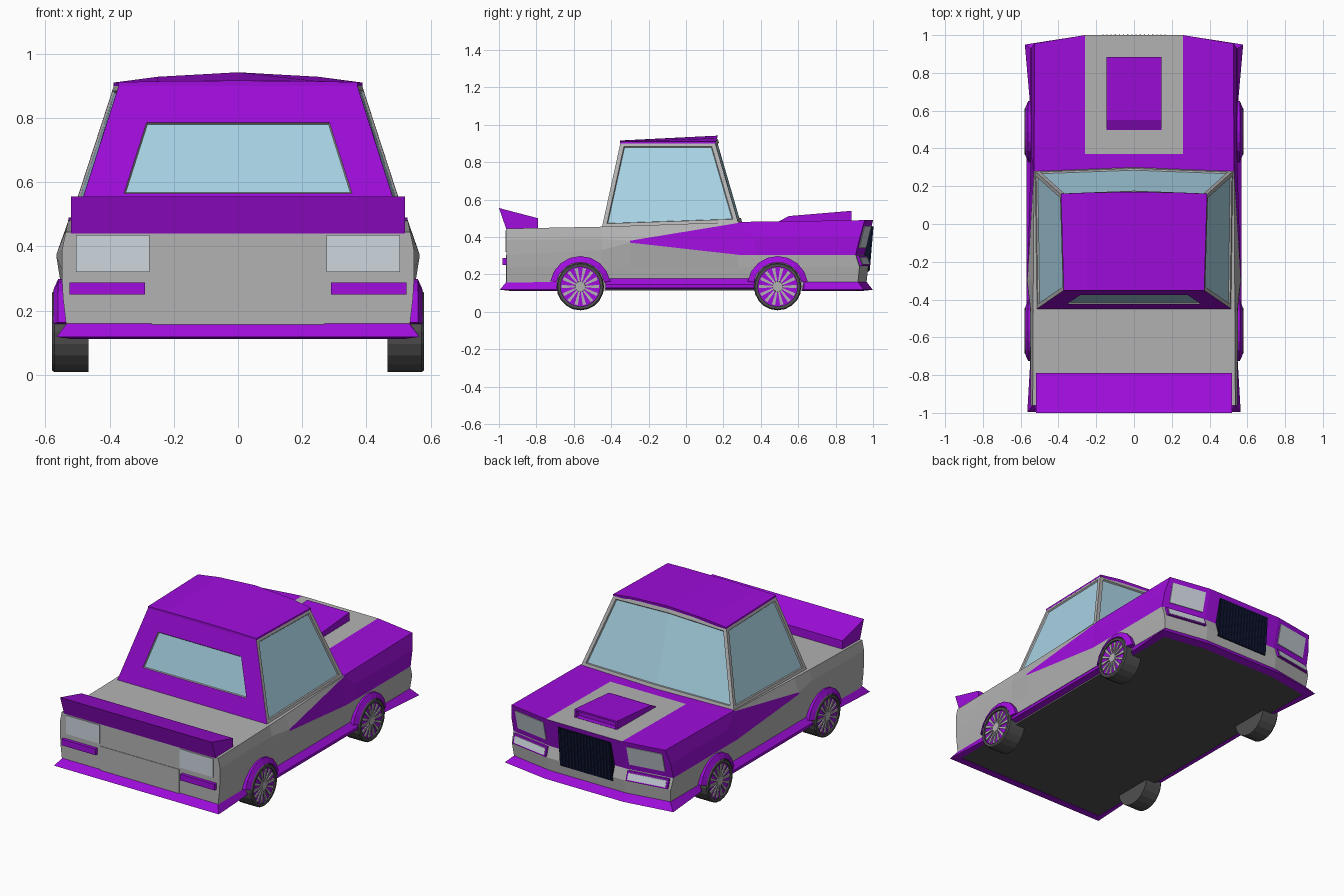
import bpy, bmesh
from math import sin, cos, pi, radians

if "Cube" in bpy.data.objects:
    bpy.data.objects.remove(bpy.data.objects["Cube"])


def material(name, rgb):
    m = bpy.data.materials.new(name)
    m.diffuse_color = (*rgb, 1)
    m.use_nodes = True
    m.node_tree.nodes["Principled BSDF"].inputs["Base Color"].default_value = m.diffuse_color
    return m


PURPLE = material("purple_paint", (0.35, 0.004, 0.72))
GLASS = material("glass", (0.40, 0.66, 0.79))
LAMP = material("lamp", (0.61, 0.67, 0.73))
DARK = material("dark_rubber", (0.08, 0.08, 0.08))
NAVY = material("grille_navy", (0.003, 0.005, 0.02))
BAR = material("grille_bar", (0.01, 0.015, 0.07))
GREY = material("grey", (0.45, 0.45, 0.45))


def finish(name, bm, mats, mirror=False):
    bmesh.ops.recalc_face_normals(bm, faces=bm.faces)
    me = bpy.data.meshes.new(name)
    bm.to_mesh(me)
    bm.free()
    for m in mats:
        me.materials.append(m)
    ob = bpy.data.objects.new(name, me)
    bpy.context.collection.objects.link(ob)
    if mirror:
        ob.modifiers.new("mirror", 'MIRROR')
    return ob


def part(name, lofts, mat, mirror=False):
    """Each loft is a list of rings, skinned and capped."""
    bm = bmesh.new()
    for rings in lofts:
        vs = [[bm.verts.new(p) for p in r] for r in rings]
        n = len(vs[0])
        for a, b in zip(vs, vs[1:]):
            for i in range(n):
                bm.faces.new((a[i], a[(i + 1) % n], b[(i + 1) % n], b[i]))
        bm.faces.new(vs[0])
        bm.faces.new(vs[-1][::-1])
    return finish(name, bm, [mat], mirror)


def interp(t, pts):
    for (a, u), (b, v) in zip(pts, pts[1:]):
        if t <= b:
            return u + (v - u) * max(0, t - a) / (b - a)
    return pts[-1][1]


def side_x(z):
    return interp(z, [(0.11, 0.53), (0.24, 0.545), (0.37, 0.552), (0.49, 0.527)])


def nose(x, z):
    y = interp(z, [(0.115, 0.96), (0.24, 0.975), (0.305, 0.955), (0.49, 1.0)])
    return y - 0.045 * max(0, abs(x) - 0.26) / 0.27


def tail(x, z):
    return -0.96


def panel(x0, x1, z0, z1, f, t0, t1):
    c = [(x0, z0), (x1, z0), (x1, z1), (x0, z1)]
    return [[(x, f(x, z) + t, z) for x, z in c] for t in (t0, t1)]


# Body shell: rings along the length, painted by strip and segment
def body_ring(y, l2, l3, l4, bulge=0.0):
    half = [(0.26, 0.115)] + [(side_x(z) + (bulge if z in (l2, l3) else 0), z)
                              for z in (0.115, 0.24, l2, l3, l4)] + [(0.26, l4)]
    full = half + [(-x, z) for x, z in half[::-1]]
    return [(x, nose(x, z) if y is None else y, z) for x, z in full]


bm = bmesh.new()
rings = [[bm.verts.new(p) for p in body_ring(*s)] for s in (
    (-0.96, 0.305, 0.385, 0.445), (-0.45, 0.33, 0.39, 0.455),
    (-0.30, 0.37, 0.38, 0.46, 0.014), (0.28, 0.305, 0.475, 0.48),
    (0.37, 0.305, 0.40, 0.482), (None, 0.305, 0.40, 0.49))]
for s, (a, b) in enumerate(zip(rings, rings[1:])):
    for i in range(14):
        f = bm.faces.new((a[i], a[(i + 1) % 14], b[(i + 1) % 14], b[i]))
        k = min(i, 12 - i)
        if k <= 0:
            f.material_index = 2
        elif (k == 3 and s >= 2) or (k in (4, 5) and s >= 3) or (k == 6 and s == 3):
            f.material_index = 1
bm.faces.new(rings[0])
r = rings[-1]
inner = {s: [bm.verts.new((s * 0.26, nose(0, z), z)) for z in (0.24, 0.305, 0.40)] for s in (1, -1)}
cols = [r[1:6], [r[0], *inner[1], r[6]], [r[13], *inner[-1], r[7]], r[12:7:-1]]
for a, b in zip(cols, cols[1:]):
    for k in range(4):
        f = bm.faces.new((a[k], a[k + 1], b[k + 1], b[k]))
        f.material_index = 1 if k >= 2 else 0
finish("body", bm, [GREY, PURPLE, DARK])

# Cabin with recessed windows
bm = bmesh.new()


def pair(x, y, z):
    return bm.verts.new((x, y, z)), bm.verts.new((-x, y, z))


def rear_y(z):
    return -0.45 + (z - 0.45) * 0.22


a, b = pair(0.515, -0.45, 0.45), pair(0.525, 0.28, 0.475)
c, d = pair(0.385, 0.155, 0.905), pair(0.37, -0.35, 0.905)
w, v = pair(0.355, rear_y(0.565), 0.565), pair(0.285, rear_y(0.785), 0.785)
e, g = bm.verts.new((0, 0.30, 0.48)), bm.verts.new((0, 0.17, 0.925))
sides = [bm.faces.new((a[i], b[i], c[i], d[i])) for i in (0, 1)]
shield = [bm.faces.new((b[i], e, g, c[i])) for i in (0, 1)]
window = bm.faces.new((w[0], w[1], v[1], v[0]))
for q in ((a[0], a[1], w[1], w[0]), (d[0], d[1], v[1], v[0]),
          (a[0], w[0], v[0], d[0]), (a[1], w[1], v[1], d[1])):
    bm.faces.new(q).material_index = 1
bm.faces.new((d[0], c[0], g, c[1], d[1]))
bm.faces.new((a[0], b[0], e, b[1], a[1]))
bmesh.ops.recalc_face_normals(bm, faces=bm.faces)
for faces, frame in ((sides[:1], 0.022), (sides[1:], 0.022), (shield, 0.022), ([window], 0)):
    if frame:
        bmesh.ops.inset_region(bm, faces=faces, thickness=frame, use_even_offset=True)
    bmesh.ops.inset_region(bm, faces=faces, thickness=0.004, depth=-0.008, use_even_offset=True)
    for f in faces:
        f.material_index = 2
finish("cabin", bm, [GREY, PURPLE, GLASS])


# Roof slab, crowned towards the front
def roof_ring(y, bow, x, edge, mid, top):
    up = [(x, y, edge), (0.25, y + bow * 0.6, mid), (0, y + bow, top),
          (-0.25, y + bow * 0.6, mid), (-x, y, edge)]
    return up + [(-x, y, 0.9), (x, y, 0.9)]


part("roof", [[roof_ring(-0.352, 0, 0.372, 0.911, 0.914, 0.916),
               roof_ring(0.16, 0.01, 0.387, 0.91, 0.928, 0.942)]], PURPLE)


# Spoiler and hood scoop: side profiles extruded across the car
def across(half, profile):
    return [[(x, y, z) for y, z in profile] for x in (-half, half)]


part("spoiler", [across(0.52, [(-1.0, 0.555), (-0.96, 0.44), (-0.79, 0.445), (-0.79, 0.50)])], PURPLE)
scoop = part("hood_scoop", [across(0.145, [(0.49, 0.48), (0.55, 0.512), (0.885, 0.54), (0.885, 0.48)])], PURPLE)
bm = bmesh.new()
bm.from_mesh(scoop.data)
bm.normal_update()
mouth = [f for f in bm.faces if f.normal.y > 0.9]
bmesh.ops.inset_region(bm, faces=mouth, thickness=0.01, use_even_offset=True)
bmesh.ops.inset_region(bm, faces=mouth, thickness=0.001, depth=-0.03)
bm.to_mesh(scoop.data)
bm.free()


# Lower lips wrapped around nose and tail: (inner x, inner y, outer x, outer y)
def lip(half):
    path = half + [(-ix, iy, -ox, oy) for ix, iy, ox, oy in half[::-1]]
    return [[(ix, iy, 0.16), (ox, oy, 0.118), (ix * 0.98, iy * 0.98, 0.112)] for ix, iy, ox, oy in path]


part("front_lip", [lip([(0.535, 0.63, 0.55, 0.63), (0.535, 0.92, 0.578, 0.95), (0.26, 0.966, 0.27, 0.998)])], PURPLE)
part("rear_lip", [lip([(0.535, -0.69, 0.547, -0.69), (0.533, -0.96, 0.565, -0.995)])], PURPLE)
part("side_skirt", [[[(0.53, y, 0.185), (0.57, y, 0.145), (0.57, y, 0.128), (0.52, y, 0.118)]
                     for y in (-0.43, 0.37)]], PURPLE, True)

# Lamps, trim bars and rear plate panel
part("headlight", [panel(0.285, 0.505, 0.34, 0.46, nose, -0.02, 0.004)], LAMP, True)
part("front_bar", [panel(0.275, 0.53, 0.245, 0.30, nose, -0.03, 0.014)], PURPLE, True)
part("front_marker", [panel(0.285, 0.52, 0.253, 0.292, nose, -0.02, 0.017)], LAMP, True)
part("tail_light", [panel(0.275, 0.505, 0.32, 0.435, tail, -0.005, 0.02)], LAMP, True)
part("rear_bar", [panel(0.29, 0.525, 0.25, 0.288, tail, -0.02, 0.02)], PURPLE, True)
part("rear_panel", [panel(-0.27, 0.27, 0.155, 0.305, tail, -0.003, 0.02)], GREY)


# Grille with vertical bars
def grille_y(x, z):
    return 0.976 + (z - 0.215) * 0.085


part("grille", [panel(-0.18, 0.18, 0.215, 0.46, grille_y, -0.04, 0.001)], NAVY)
part("grille_bars", [panel(x - 0.003, x + 0.003, 0.22, 0.455, grille_y, -0.01, 0.006)
                     for x in [-0.165 + 0.022 * i for i in range(16)]], BAR)

# Wheels and arches
WZ = 0.135
for label, wy in (("rear", -0.565), ("front", 0.49)):
    def polar(x, r, t):
        return (x, wy + r * cos(t), WZ + r * sin(t))

    def lathe(profile, n=20):
        return [[polar(x, r, 2 * pi * i / n) for i in range(n)] for x, r in profile]

    def spoke(t):
        return [[polar(x, 0.025, t - 0.16), polar(x, 0.1, t - 0.09),
                 polar(x, 0.1, t + 0.09), polar(x, 0.025, t + 0.16)] for x in (0.56, 0.576)]

    part(label + "_tire", [lathe([(0.465, 0.1), (0.465, 0.127), (0.572, 0.127), (0.579, 0.121),
                                  (0.579, 0.106), (0.56, 0.106)])], DARK, True)
    part(label + "_rim", [lathe([(0.55, 0.107), (0.569, 0.107)])], PURPLE, True)
    part(label + "_spokes", [spoke(2 * pi * i / 14) for i in range(14)]
         + [lathe([(0.56, 0.03), (0.578, 0.027)])], GREY, True)
    part(label + "_arch", [[[polar(0.5, 0.13, t), polar(0.575, 0.13, t), polar(0.56, 0.163, t),
                             polar(0.5, 0.163, t)]
                            for t in [radians(10 + 20 * i) for i in range(9)]]], PURPLE, True)
